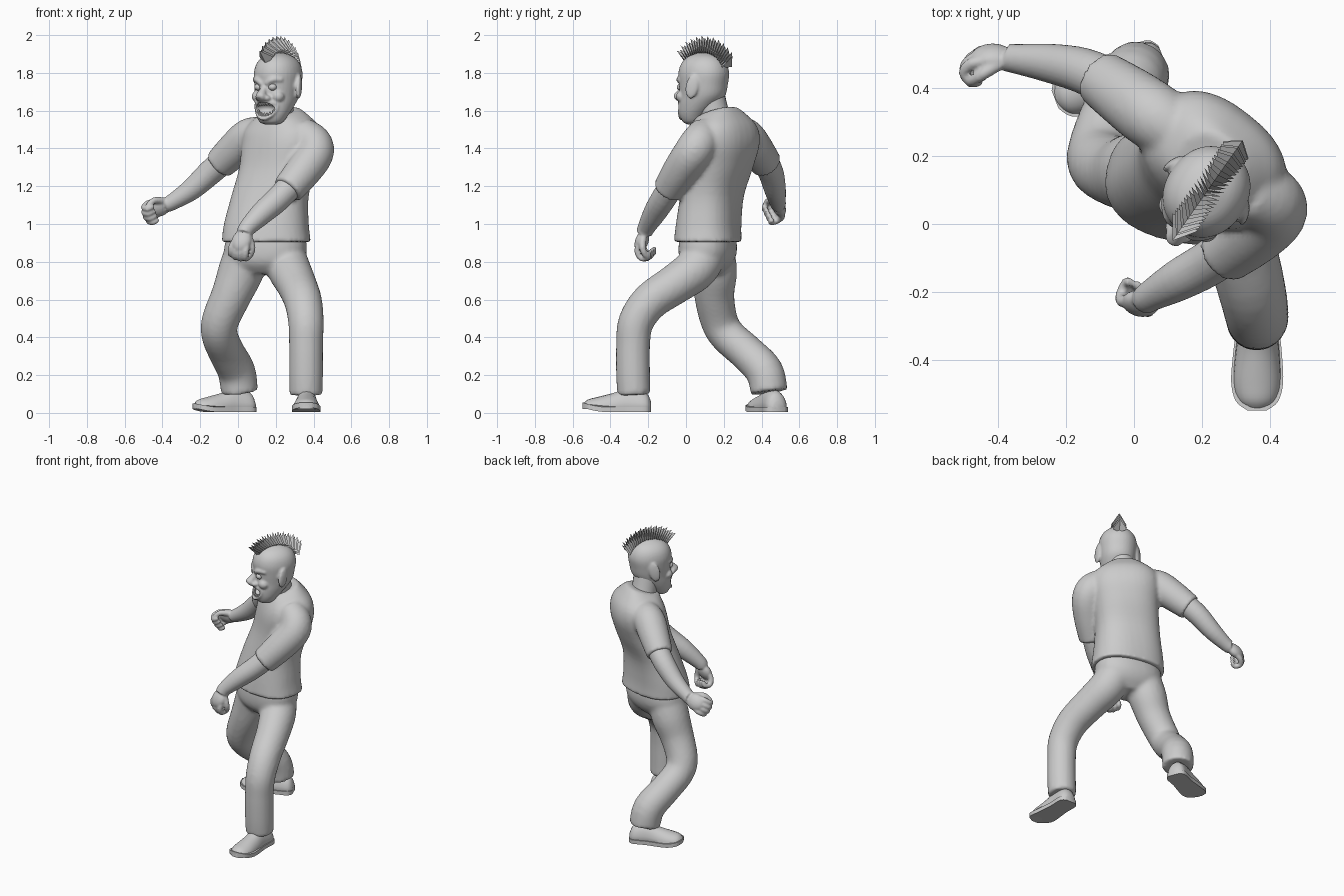
import bpy, bmesh
from math import sin, cos, pi, radians, copysign
from mathutils import Vector, Matrix

if "Cube" in bpy.data.objects:
    bpy.data.objects.remove(bpy.data.objects["Cube"])


def dense(rows, k=4):
    """Catmull-Rom resampling of rows of numbers."""
    out, n = [], len(rows)
    for i in range(n - 1):
        p = [rows[max(0, min(n - 1, i + j))] for j in (-1, 0, 1, 2)]
        for s in range(k):
            t = s / k
            out.append([0.5 * (2 * b + (c - a) * t + (2 * a - 5 * b + 4 * c - d) * t * t
                               + (3 * b - a - 3 * c + d) * t ** 3) for a, b, c, d in zip(*p)])
    return out + [list(rows[-1])]


def ring(c, u, v, n=24, power=2.0):
    pts, e = [], 2 / power
    for i in range(n):
        a = 2 * pi * i / n
        pts.append(Vector(c) + u * copysign(abs(cos(a)) ** e, cos(a)) + v * copysign(abs(sin(a)) ** e, sin(a)))
    return pts


def loft(bm, rings):
    vs = [[bm.verts.new(p) for p in r] for r in rings]
    n = len(vs[0])
    for a, b in zip(vs, vs[1:]):
        for i in range(n):
            bm.faces.new((a[i], a[(i + 1) % n], b[(i + 1) % n], b[i]))
    bm.faces.new(vs[0][::-1])
    bm.faces.new(vs[-1])


def tube(bm, rows, n=24, k=4, M=Matrix()):
    """Round limb through rows of x, y, z, radius."""
    rows = dense(rows, k)
    P = [M @ Vector(r[:3]) for r in rows]
    u, rings = None, []
    for i, p in enumerate(P):
        t = (P[min(i + 1, len(P) - 1)] - P[max(i - 1, 0)]).normalized()
        u = t.orthogonal() if u is None else u - t * u.dot(t)
        u.normalize()
        rings.append(ring(p, u * rows[i][3], t.cross(u) * rows[i][3], n))
    loft(bm, rings)


def ball(bm, c, s, M=Matrix()):
    bmesh.ops.create_uvsphere(bm, u_segments=20, v_segments=12, radius=1,
                              matrix=M @ Matrix.Translation(c) @ Matrix.Diagonal((*s, 1)))


def finish(name, bm, M=None, voxel=None, smooth=3, shade=True):
    bmesh.ops.recalc_face_normals(bm, faces=bm.faces)
    me = bpy.data.meshes.new(name)
    bm.to_mesh(me)
    bm.free()
    ob = bpy.data.objects.new(name, me)
    bpy.context.collection.objects.link(ob)
    if M:
        ob.matrix_world = M
    if voxel:
        m = ob.modifiers.new("blend", 'REMESH')
        m.mode, m.voxel_size, m.use_smooth_shade = 'VOXEL', voxel, True
        m = ob.modifiers.new("soften", 'SMOOTH')
        m.factor, m.iterations = 0.5, smooth
    elif shade:
        bpy.ops.object.select_all(action='DESELECT')
        ob.select_set(True)
        bpy.context.view_layer.objects.active = ob
        bpy.ops.object.shade_smooth_by_angle(angle=radians(40))
    return ob


def body(bm, rows, power=2.3):
    """Stacked sections: z, x, y, half width, half depth, yaw, tilt."""
    rings = []
    for z, x, y, w, d, yaw, tilt in dense(rows):
        a = radians(yaw)
        rings.append(ring((x, y, z), Vector((cos(a), sin(a), 0)) * w,
                          Vector((-sin(a), cos(a), tilt)) * d, 36, power))
    loft(bm, rings)


# Trousers: pelvis and two legs blended together
bm = bmesh.new()
body(bm, [(.96, .15, .115, .205, .14, -12, 0), (.86, .145, .115, .22, .148, -12, 0),
          (.79, .14, .11, .19, .13, -12, 0), (.735, .13, .11, .09, .08, -12, 0)])
tube(bm, [(.24, .1, .84, .115), (.27, .05, .76, .115), (.31, -.06, .68, .106), (.345, -.19, .59, .1),
          (.36, -.265, .48, .094), (.36, -.28, .36, .09), (.36, -.28, .2, .09), (.36, -.275, .095, .088)])
tube(bm, [(.045, .14, .84, .12), (.012, .15, .74, .12), (-.037, .15, .62, .106), (-.093, .175, .49, .099),
          (-.097, .22, .41, .096), (-.06, .32, .32, .096), (-.008, .415, .22, .1), (.008, .44, .11, .098)])
finish("trousers", bm, voxel=.014)

# Shirt: twisting torso with short sleeves
bm = bmesh.new()
body(bm, [(.905, .15, .115, .236, .172, -12, 0), (1.0, .15, .12, .225, .163, -15, 0),
          (1.15, .17, .138, .206, .153, -22, 0), (1.3, .21, .17, .206, .162, -32, 0),
          (1.42, .232, .187, .222, .169, -38, 0), (1.5, .232, .19, .212, .155, -38, .1),
          (1.56, .222, .178, .155, .12, -38, .22), (1.592, .217, .165, .1, .098, -38, .32)], 2.4)
tube(bm, [(.33, .1, 1.48, .09), (.395, .07, 1.43, .1), (.405, .03, 1.37, .1),
          (.345, -.03, 1.28, .095), (.262, -.092, 1.18, .085)])
tube(bm, [(.13, .27, 1.48, .09), (.06, .315, 1.46, .1), (-.01, .365, 1.4, .096), (-.1, .428, 1.315, .083)])
finish("shirt", bm, voxel=.013, smooth=2)


# Arms with curled hands
def arm(name, rows, along, palm, side):
    bm = bmesh.new()
    tube(bm, rows)
    z = Vector(along).normalized()
    y = -Vector(palm)
    y = (y - z * y.dot(z)).normalized()
    M = Matrix((y.cross(z), y, z)).transposed().to_4x4()
    M.translation = Vector(rows[-1][:3])
    ball(bm, (0, 0, .045), (.054, .034, .062), M)
    for x in (-.042, -.014, .014, .042):
        e = -.008 if abs(x) > .03 else 0
        tube(bm, [(x * .8, 0, .05, .018), (x, -.005, .1 + e, .018), (x, -.035, .128 + e, .017),
                  (x, -.067, .108 + e, .016), (x, -.06, .07, .012)], 10, 3, M)
    tube(bm, [(.03 * side, -.01, .015, .02), (.058 * side, -.03, .055, .018),
              (.055 * side, -.055, .09, .015), (.035 * side, -.075, .11, .011)], 10, 3, M)
    finish(name, bm, voxel=.0065, smooth=2)


arm("left_arm", [(.33, -.04, 1.26, .07), (.22, -.115, 1.14, .067), (.13, -.165, 1.06, .061),
                 (.05, -.21, .98, .046), (.035, -.222, .95, .043)], (-.35, -.25, -.87), (.3, .9, -.2), 1)
arm("right_arm", [(-.06, .41, 1.35, .07), (-.15, .45, 1.27, .067), (-.25, .472, 1.18, .057),
                  (-.35, .485, 1.115, .043), (-.375, .49, 1.105, .042)], (-.88, .03, -.3), (.1, -.9, -.4), 1)


# Shoes: rounded upper on a flat sole
def shoe(name, heel, toe, size):
    d = Vector(toe) - Vector(heel)
    f = Vector((d.x, d.y, 0)).normalized()
    s = Vector((-f.y, f.x, 0))
    o = Vector((*heel, 0))
    prof = dense([(0, .03, .06), (.03, .058, .11), (.12, .058, .13), (.2, .066, .105), (.28, .07, .085),
                  (.335, .056, .07), (.362, .022, .045)])
    prof = [(t * size, w, h) for t, w, h in prof]
    bm = bmesh.new()
    loft(bm, [[Vector((p.x, p.y, max(p.z, .02))) for p in
               ring(o + f * t + Vector((0, 0, .025)), s * w, Vector((0, 0, h - .025)), 20)] for t, w, h in prof])
    finish(name + "_upper", bm)
    bm = bmesh.new()
    side = [(t, w + .006) for t, w, h in prof]
    edge = side + [(t, -w) for t, w in side[::-1]]
    loft(bm, [[o + f * t + s * w + Vector((0, 0, z + .025 * max(0, (t - .22) / .14) ** 2)) for t, w in edge]
              for z in (.004, .03)])
    finish(name + "_sole", bm)


shoe("left_shoe", (.365, -.185), (.36, -.55), 1)
shoe("right_shoe", (.085, .49), (-.23, .365), .94)

# Neck
bm = bmesh.new()
tube(bm, [(.22, .175, 1.5, .085), (.215, .15, 1.58, .08), (.215, .125, 1.68, .08)])
finish("neck", bm)

# Head, built facing -y and then turned
H = Matrix.Translation((.21, .09, 0)) @ Matrix.Rotation(radians(-35), 4, 'Z')
bm = bmesh.new()
body(bm, [(1.527, 0, -.06, .035, .028, 0, 0), (1.54, 0, -.058, .065, .054, 0, 0), (1.58, 0, -.048, .088, .08, 0, 0),
          (1.63, 0, -.025, .102, .107, 0, 0), (1.68, 0, -.003, .11, .124, 0, 0), (1.74, 0, .003, .118, .132, 0, 0),
          (1.8, 0, .005, .121, .138, 0, 0), (1.85, 0, .005, .107, .122, 0, 0), (1.885, 0, .005, .075, .088, 0, 0),
          (1.905, 0, .005, .03, .036, 0, 0)], 2.1)
tube(bm, [(0, -.115, 1.735, .016), (0, -.135, 1.705, .02), (0, -.158, 1.672, .029), (0, -.168, 1.66, .02)], 12)
for s in (-1, 1):
    ball(bm, (.027 * s, -.135, 1.666), (.019, .02, .016))
    ball(bm, (.064 * s, -.088, 1.675), (.035, .035, .032))
    tube(bm, [(.015 * s, -.125, 1.742, .014), (.05 * s, -.12, 1.764, .015), (.09 * s, -.085, 1.764, .011)], 10)
    ball(bm, (0, 0, 0), (.014, .036, .066), Matrix.Translation((.126 * s, .018, 1.728))
         @ Matrix.Rotation(.4 * s, 4, 'Z') @ Matrix.Rotation(-.2, 4, 'X'))
lip = []
for i in range(17):
    a = 2 * pi * i / 16
    x = .07 * cos(a)
    lip.append((x, -.032 - .1 * (1 - (x / .096) ** 2) ** .5, 1.598 + .042 * sin(a) + .026 * cos(a) ** 2, .009))
tube(bm, lip, 8, 2)
head = finish("head", bm, H, voxel=.0075, smooth=2)

# Mouth cavity
bm = bmesh.new()
ball(bm, (0, -.13, 1.608), (.063, .07, .037))
cutter = finish("mouth_cutter", bm, H)
cutter.hide_render = True
cutter.hide_set(True)
m = head.modifiers.new("mouth", 'BOOLEAN')
m.operation, m.object = 'DIFFERENCE', cutter

# Teeth and eyes
bm = bmesh.new()
for i in range(-3, 4):
    x = .016 * i
    y = -.022 - .1 * (1 - (x / .096) ** 2) ** .5
    b = .036 * (1 - (x / .068) ** 2) ** .5
    for s in (-1, 1):
        z = 1.607 + s * b + 3 * x * x
        tube(bm, [(x, y, z + s * .004, .008), (x, y, z - s * .008, .0075), (x, y, z - s * .018, .002)], 8, 2)
finish("teeth", bm, H)
bm = bmesh.new()
for s in (-1, 1):
    ball(bm, (.045 * s, -.111, 1.725), (.023, .022, .019))
finish("eyes", bm, H)

# Mohawk: fan of wide folded blades over the crown
bm = bmesh.new()
for i in range(24):
    a = radians(-54 + 116 * i / 23)
    g = a * .82
    d, t = Vector((0, sin(g), cos(g))), Vector((0, cos(g), -sin(g)))
    c = Vector((0, .005 + .13 * sin(a), 1.775 + .122 * cos(a)))
    ln = .1 - .01 * (i % 2)
    base, tip = bm.verts.new(c - t * .006), bm.verts.new(c + d * ln)
    l, r = [bm.verts.new(c + d * ln * .3 + t * .024 + Vector((s * .045, 0, 0))) for s in (-1, 1)]
    back = bm.verts.new(c + t * .006)
    for f in ((base, l, tip), (base, tip, r), (back, tip, l), (back, r, tip), (base, back, l), (base, r, back)):
        bm.faces.new(f)
finish("mohawk", bm, H, shade=False)
